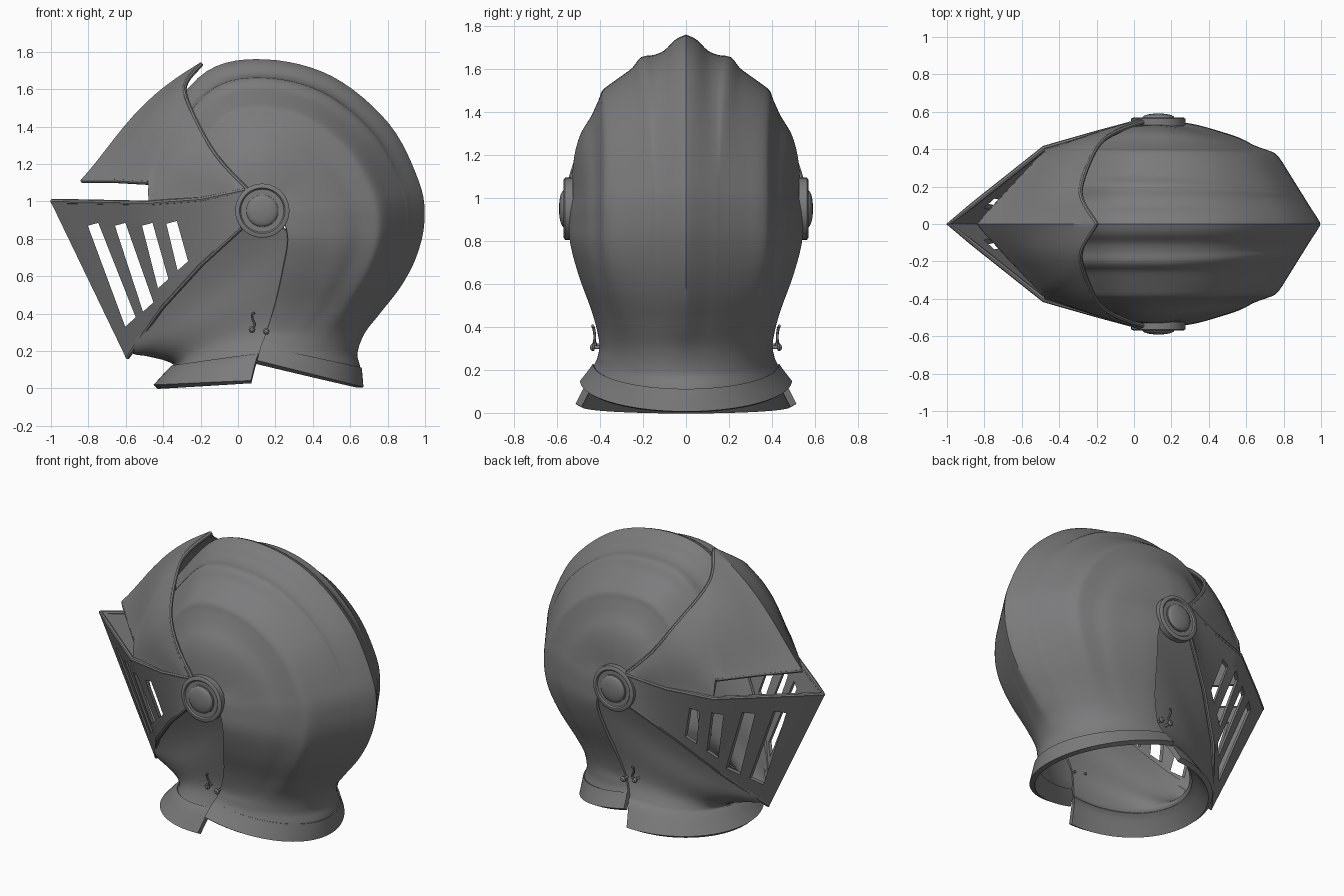
import bpy, bmesh, math
from mathutils import Vector

cube = bpy.data.objects.get("Cube")
if cube:
    bpy.data.objects.remove(cube, do_unlink=True)

steel = bpy.data.materials.new("dark steel")
steel.use_nodes = True
GREY = (0.2, 0.2, 0.205, 1)
steel.diffuse_color = GREY
steel.node_tree.nodes["Principled BSDF"].inputs["Base Color"].default_value = GREY

PIVOT = (0.13, 0.555, 0.95)


def spline(pts, n, smooth=True):
    """Resample points of any dimension, n steps per span."""
    out = []
    for i in range(len(pts) - 1):
        p0, p1, p2 = pts[max(i - 1, 0)], pts[i], pts[i + 1]
        p3 = pts[min(i + 2, len(pts) - 1)]
        for k in range(n):
            u = k / n
            if smooth:
                out.append(tuple(
                    b + u / 2 * (c - a + u * (2*a - 5*b + 4*c - d + u * (3*(b - c) + d - a)))
                    for a, b, c, d in zip(p0, p1, p2, p3)))
            else:
                out.append(tuple(b + u * (c - b) for b, c in zip(p1, p2)))
    return out + [tuple(pts[-1])]


def finish(obj, angle=35):
    """Apply modifiers, set the material and shade smooth with sharp edges."""
    bpy.ops.object.select_all(action='DESELECT')
    obj.select_set(True)
    bpy.context.view_layer.objects.active = obj
    bpy.ops.object.convert(target='MESH')
    obj = bpy.context.object
    obj.data.materials.clear()
    obj.data.materials.append(steel)
    bpy.ops.object.shade_smooth_by_angle(angle=math.radians(angle))
    return obj


def mesh_object(name, bm):
    me = bpy.data.meshes.new(name)
    bm.to_mesh(me)
    bm.free()
    obj = bpy.data.objects.new(name, me)
    bpy.context.collection.objects.link(obj)
    return obj


def sheet(name, rows, thick, cutters=()):
    """Plate from half rows starting on the centre plane, mirrored in y."""
    bm = bmesh.new()
    grid = []
    for row in rows:
        full = [(x, -y, z) for x, y, z in reversed(row[1:])] + list(row)
        grid.append([bm.verts.new(p) for p in full])
    for r, q in zip(grid, grid[1:]):
        for i in range(len(r) - 1):
            bm.faces.new((r[i], r[i + 1], q[i + 1], q[i]))
    bmesh.ops.remove_doubles(bm, verts=bm.verts, dist=0.0005)
    obj = mesh_object(name, bm)
    mod = obj.modifiers.new("thickness", 'SOLIDIFY')
    mod.thickness, mod.offset = thick, 0
    for c in cutters:
        cut = obj.modifiers.new("slot", 'BOOLEAN')
        cut.operation, cut.solver, cut.object = 'DIFFERENCE', 'EXACT', c
    return finish(obj)


def sections(table, profile, n):
    """Rows from (centre x, z, side x, y, z, shape): shape 0 round, 1 wedge, 2 fluted."""
    rows = []
    for cx, cz, ex, ey, ez, shape in spline(table, n):
        row = []
        w, f = min(max(shape, 0), 1), min(max(shape - 1, 0), 1)
        for i, (a, wedge, fluted) in enumerate(profile):
            t = i / (len(profile) - 1) * math.pi / 2
            a = w * a + (1 - w) * (1 - math.cos(t))
            b = w * (wedge + f * (fluted - wedge)) + (1 - w) * math.sin(t)
            row.append((cx + (ex - cx) * a, ey * b, cz + (ez - cz) * a))
        rows.append(row)
    return rows


def bead(name, half, radius, mirror=True):
    """Round wire along a path, optionally continued across the centre."""
    pts = [(x, -y, z) for x, y, z in reversed(half[1:])] + list(half) if mirror else half
    cu = bpy.data.curves.new(name, 'CURVE')
    cu.dimensions, cu.bevel_depth, cu.bevel_resolution = '3D', radius, 2
    cu.use_fill_caps = True
    sp = cu.splines.new('POLY')
    sp.points.add(len(pts) - 1)
    for p, co in zip(sp.points, pts):
        p.co = (*co, 1)
    obj = bpy.data.objects.new(name, cu)
    bpy.context.collection.objects.link(obj)
    return finish(obj)


def lathe(name, profile, centre, side, segments=40):
    """Turned part about the y axis from (radius, height) points."""
    bm = bmesh.new()
    vs = [bm.verts.new((r, h, 0)) for r, h in profile]
    es = [bm.edges.new(e) for e in zip(vs, vs[1:])]
    bmesh.ops.spin(bm, geom=vs + es, cent=(0, 0, 0), axis=(0, 1, 0),
                   angle=math.tau, steps=segments)
    bmesh.ops.remove_doubles(bm, verts=bm.verts, dist=0.0005)
    for v in bm.verts:
        v.co = (v.co.x + centre[0], side * (v.co.y + centre[1]), v.co.z + centre[2])
    bmesh.ops.recalc_face_normals(bm, faces=bm.faces)
    return finish(mesh_object(name, bm))


# Skull: fluted sections fan round the pivot, then run down the neck seam
comb = [(-.42, 1.4, 2), (-.16, 1.69, 2), (.15, 1.75, 2), (.5, 1.66, 1.7)]
skull = [(x, z, .13, .53, .95, shape) for x, z, shape in comb] + [
    (.8, 1.41, .15, .53, .96, 1.3), (.96, 1.1, .2, .535, .95, 1),
    (.988, .9, .245, .535, .89, 1), (.95, .72, .265, .53, .79, 1), (.87, .56, .24, .49, .64, .85),
    (.755, .41, .2, .425, .46, .55), (.67, .3, .16, .395, .33, .2),
    (.63, .19, .14, .4, .27, 0), (.645, .11, .12, .42, .22, 0), (.655, .005, .1, .48, .14, 0)]
flutes = [(0, 0, 0), (.03, .07, .09), (.09, .2, .18), (.118, .265, .28), (.13, .29, .385),
          (.19, .425, .46), (.235, .525, .55), (.28, .625, .645), (.32, .69, .72), (.37, .72, .75),
          (.47, .77, .82), (.57, .84, .91), (.7, .9, .965), (.88, .97, .99), (1, 1, 1)]
rows = sections(skull, spline(flutes, 3), 6)
sheet("skull", rows, .018)
sheet("skull_neck_rim", rows[-7:], .032)

# Chin guard: pointed under the visor, round at the neck
chin = [(-.585, .27, .02, .525, .95, 1), (-.57, .2, .275, .515, .83, .85),
        (-.48, .18, .25, .45, .6, .5), (-.38, .155, .17, .385, .34, .2),
        (-.335, .125, .13, .405, .2, 0), (-.37, .085, .1, .44, .15, 0), (-.44, .008, .07, .5, .035, 0)]
wedge = [((i / 20) ** 2, (i / 20) ** 1.37, 0) for i in range(21)]
rows = sections(chin, wedge, 5)
sheet("chin_guard", rows, .018)
sheet("chin_guard_neck_rim", rows[-9:], .032)

# Lower visor: creased ruled plate with breathing slots
top = spline([(-.99, 0, 1), (-.48, .405, .99), (-.2, .485, 1.01), (.04, .55, 1.06)], 4, False)
low = spline([(-.59, 0, .17), (-.41, .24, .43), (-.2, .405, .66), (.02, .545, .86)], 4, False)
slots = [((-.775, .875), (-.575, .355)), ((-.63, .875), (-.48, .435)),
         ((-.485, .875), (-.4, .56)), ((-.355, .885), (-.295, .655))]
cutters = []
for (x1, z1), (x2, z2) in slots:
    bm = bmesh.new()
    w = .028
    quad = [(x1 - w, z1 - .005), (x1 + w, z1 + .01), (x2 + w, z2 + .025), (x2 - w, z2 - .025)]
    face = bm.faces.new([bm.verts.new((x, -.8, z)) for x, z in quad])
    new = bmesh.ops.extrude_face_region(bm, geom=[face])["geom"]
    bmesh.ops.translate(bm, vec=(0, 1.6, 0), verts=[v for v in new if isinstance(v, bmesh.types.BMVert)])
    bmesh.ops.recalc_face_normals(bm, faces=bm.faces)
    cutters.append(mesh_object("slot_cutter", bm))
    cutters[-1].hide_render = True
rows = [[tuple(Vector(a).lerp(Vector(b), k / 6)) for a, b in zip(top, low)] for k in range(7)]
sheet("lower_visor", rows, .022, cutters)
for c in cutters:
    bpy.data.objects.remove(c, do_unlink=True)
bead("visor_top_bead", top, .014)
bead("visor_bottom_bead", low, .014)

# Upper visor: keeled brow plate stepped down beside the sight
front = spline([(-.83, 0, 1.11), (-.66, .185, 1.11), (-.48, .375, 1.1),
                (-.475, .39, 1), (-.2, .48, 1.02), (.04, .55, 1.06)], 5, False)
back = spline([(-.2, 0, 1.73), (-.275, .12, 1.64), (-.28, .22, 1.56),
               (-.2, .41, 1.38), (-.1, .49, 1.22), (.05, .545, 1.06)], 5)
rows = []
for k in range(13):
    s = k / 12
    row = []
    for i, (a, b) in enumerate(zip(front, back)):
        p = Vector(a).lerp(Vector(b), s)
        out = (p - Vector((0, 0, 1))).normalized()
        row.append(tuple(p + out * .05 * math.sin(math.pi * s ** 1.3) * (1 - i / (len(front) - 1))))
    rows.append(row)
sheet("upper_visor", rows, .022)
bead("upper_visor_back_bead", back, .013)
bead("sight_bead", front[:11], .012)

# Pivot discs, and the studs and hooks of the neck fastening
disc = [(0, -.03), (.145, -.03), (.145, .008), (.135, .014), (.122, .014), (.115, .006), (0, .006)]
dome = [(.09, 0), (.09, .012)] + [(.085 * math.cos(a * math.pi / 12), .014 + .022 * math.sin(a * math.pi / 12))
                                  for a in range(7)]
stud = [(0, -.04), (.008, -.04), (.008, .025), (.018, .028), (.018, .036), (.01, .045), (0, .046)]
for side, label in ((1, "left"), (-1, "right")):
    lathe(label + "_pivot_disc", disc, PIVOT, side)
    lathe(label + "_pivot_dome", dome, PIVOT, side)
    lathe(label + "_neck_stud", stud, (.15, .4, .305), side, 12)
    lathe(label + "_hook_stud", stud, (.075, .39, .315), side, 12)
    hook = spline([(.075, .43, .315), (.09, .425, .34), (.08, .425, .365),
                   (.075, .43, .395), (.09, .435, .405)], 4)
    bead(label + "_neck_hook", [(x, side * y, z) for x, y, z in hook], .007, False)
